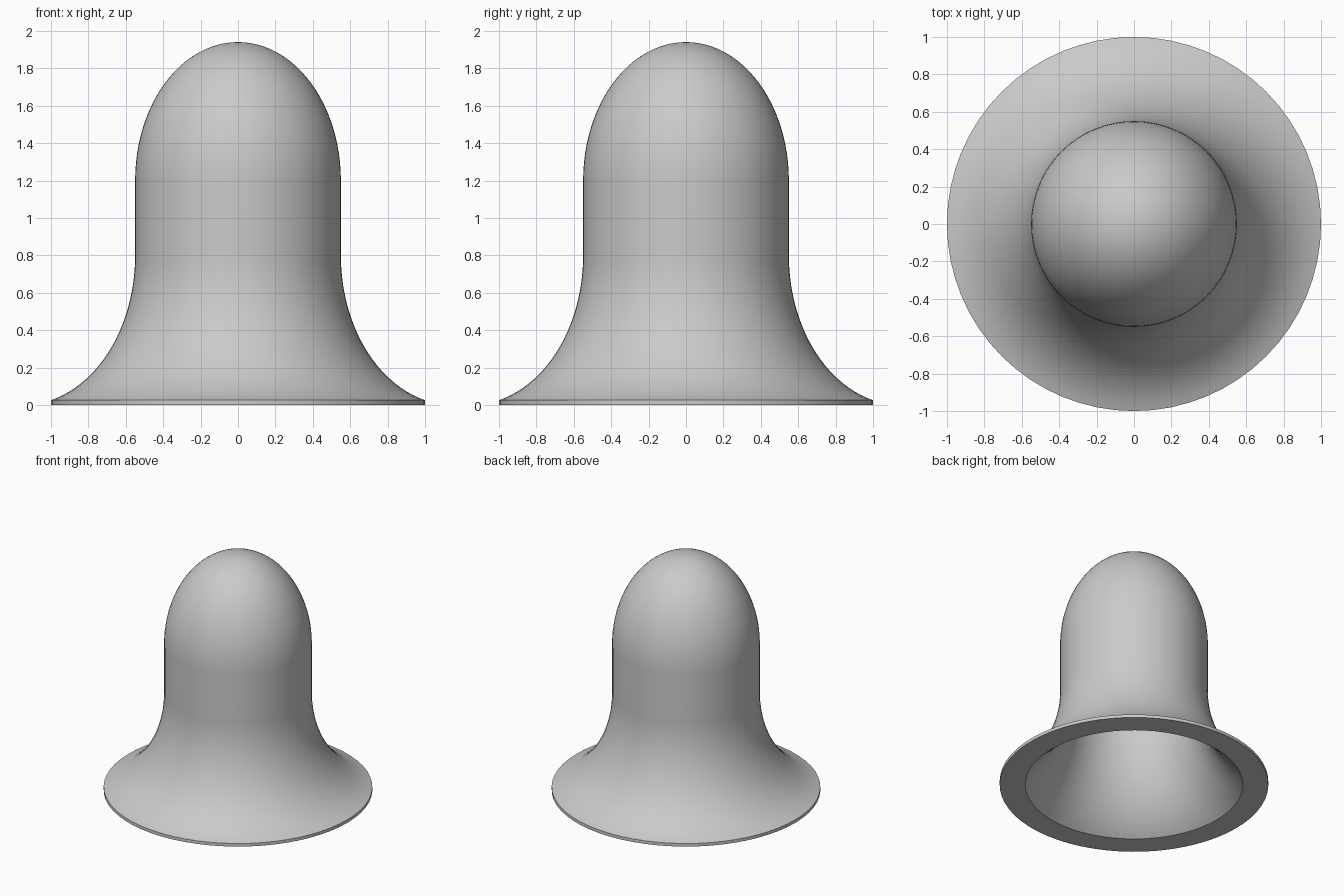
import bpy, bmesh
from math import sin, cos, asin, acos, pi, radians
from mathutils import Vector

if "Cube" in bpy.data.objects:
    bpy.data.objects.remove(bpy.data.objects["Cube"], do_unlink=True)

SEGMENTS = 64
FLARE_X, FLARE_Z = 1.15, 0.8      # centre of the elliptical flare
DOME_Z, DOME_H, RADIUS = 1.2, 0.74, 0.55
STRETCH = 4 / 3
WALL = 0.09


def arc(cx, cz, a, b, start, end, steps):
    """Points (radius, height) along an ellipse."""
    angles = [start + (end - start) * i / steps for i in range(steps + 1)]
    return [(cx + a * cos(t), cz + b * sin(t)) for t in angles]


def shell_profile(inset, flare_start):
    """Flare, straight wall and dome, from the rim up to the apex."""
    a = FLARE_X - RADIUS + inset
    flare = arc(FLARE_X, FLARE_Z, a, a * STRETCH, flare_start, pi, 24)
    r = RADIUS - inset
    dome = arc(0, DOME_Z, r, DOME_H * r / RADIUS, 0, pi / 2, 24)
    dome[-1] = (0, dome[-1][1])
    return flare + dome


# Outer skin ends at the rim radius, inner skin ends on the ground
outer_a = FLARE_X - RADIUS
outer = shell_profile(0, pi + acos((FLARE_X - 1) / outer_a))
inner_b = (outer_a + WALL) * STRETCH
inner = shell_profile(WALL, pi + asin(FLARE_Z / inner_b))
profile = outer[::-1] + [(1, 0)] + inner

# Revolve the closed wall section
bm = bmesh.new()
verts = [bm.verts.new((r, 0, z)) for r, z in profile]
edges = [bm.edges.new(pair) for pair in zip(verts, verts[1:])]
bmesh.ops.spin(bm, geom=verts + edges, cent=Vector(), axis=Vector((0, 0, 1)),
               angle=2 * pi, steps=SEGMENTS)
bmesh.ops.remove_doubles(bm, verts=bm.verts[:], dist=0.0005)
bmesh.ops.recalc_face_normals(bm, faces=bm.faces[:])
mesh = bpy.data.meshes.new("flared_dome_shell")
bm.to_mesh(mesh)
bm.free()
shell = bpy.data.objects.new("flared_dome_shell", mesh)
bpy.context.collection.objects.link(shell)

# Light grey material
grey = bpy.data.materials.new("light_grey")
grey.use_nodes = True
colour = (0.59, 0.59, 0.59, 1)
grey.diffuse_color = colour
for node in grey.node_tree.nodes:
    if node.type == "BSDF_PRINCIPLED":
        node.inputs["Base Color"].default_value = colour
mesh.materials.append(grey)

# Smooth skin with crisp rim edges
bpy.ops.object.select_all(action="DESELECT")
shell.select_set(True)
bpy.context.view_layer.objects.active = shell
bpy.ops.object.shade_smooth_by_angle(angle=radians(30))
